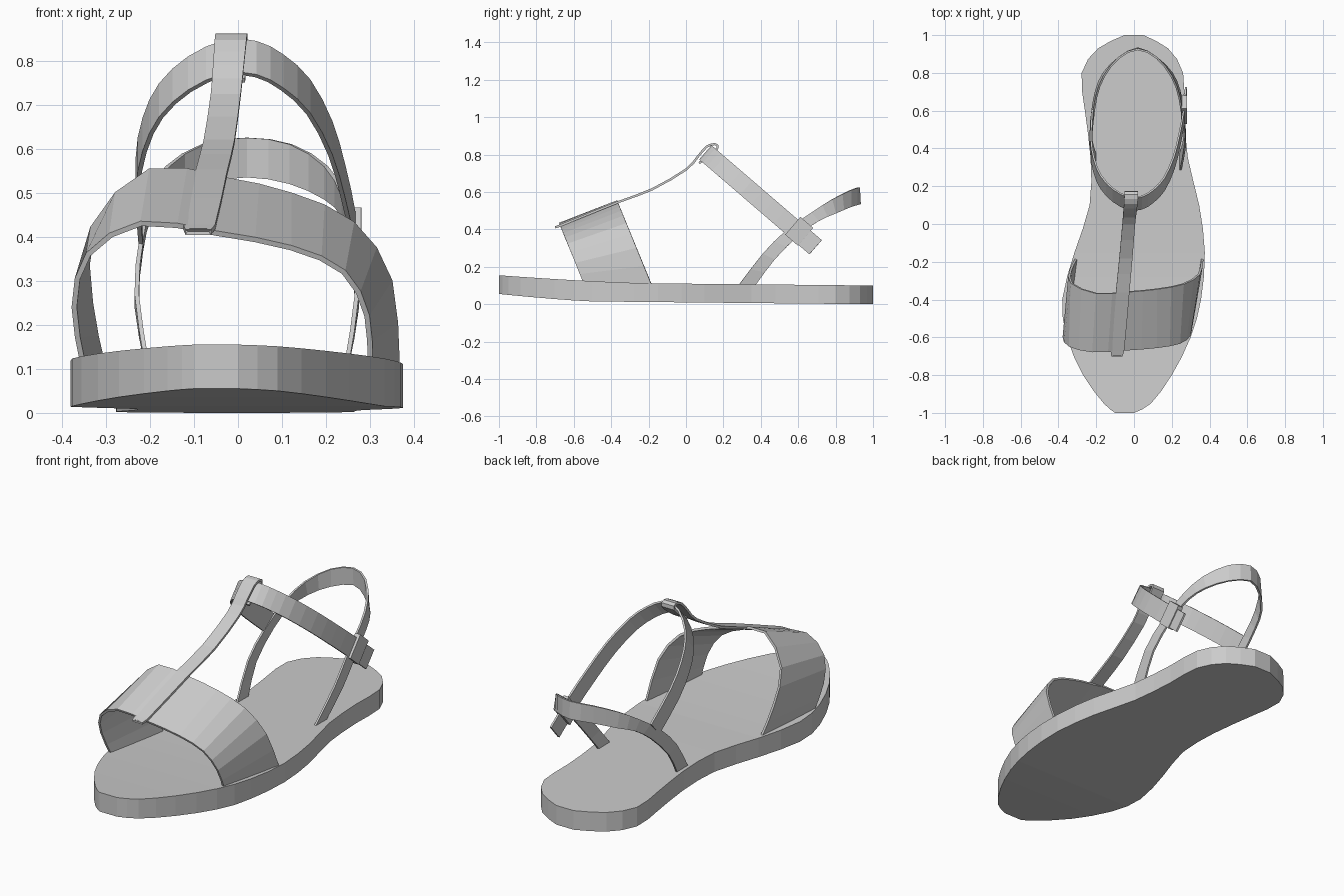
import bpy
import bmesh
from math import atan2
from mathutils import Vector

cube = bpy.data.objects.get("Cube")
if cube:
    bpy.data.objects.remove(cube, do_unlink=True)


def spline(points, steps=2):
    """Resample a few control points along a smooth curve."""
    pts = [Vector(p) for p in points]
    ext = [pts[0] * 2 - pts[1]] + pts + [pts[-1] * 2 - pts[-2]]
    out = []
    for a, b, c, d in zip(ext, ext[1:], ext[2:], ext[3:]):
        for i in range(steps):
            t = i / steps
            out.append(b + (c - a) * (t / 2)
                       + (a * 2 - b * 5 + c * 4 - d) * (t * t / 2)
                       + (b * 3 - a - c * 3 + d) * (t ** 3 / 2))
    return out + [pts[-1]]


def loft(name, rails, closed=False):
    """Join matching rails with quads; closed lofts are capped into a solid."""
    bm = bmesh.new()
    rows = [[bm.verts.new(p) for p in row] for row in zip(*rails)]
    n = len(rails)
    for r, s in zip(rows, rows[1:]):
        for i in range(n if closed else n - 1):
            j = (i + 1) % n
            bm.faces.new((r[i], r[j], s[j], s[i]))
    if closed:
        bm.faces.new(rows[0])
        bm.faces.new(rows[-1])
    bmesh.ops.recalc_face_normals(bm, faces=bm.faces)
    mesh = bpy.data.meshes.new(name)
    bm.to_mesh(mesh)
    bm.free()
    obj = bpy.data.objects.new(name, mesh)
    bpy.context.collection.objects.link(obj)
    return obj


def strap(name, edge_a, edge_b, thickness=0.012, steps=2):
    """A thin leather band between two edge curves."""
    obj = loft(name, [spline(edge_a, steps), spline(edge_b, steps)])
    mod = obj.modifiers.new("Thickness", 'SOLIDIFY')
    mod.thickness = thickness
    mod.offset = 0
    return obj


# Sole: (y, inner x, outer x) stations, with a lifted toe
stations = spline([
    (-1, -.1, .0), (-.95, -.16, .09), (-.8, -.27, .2), (-.6, -.355, .3),
    (-.4, -.38, .355), (-.15, -.315, .375), (.1, -.235, .345),
    (.35, -.23, .285), (.6, -.26, .265), (.8, -.277, .26),
    (.93, -.19, .18), (1, -.05, .05)])


def sole_top(y):
    return .11 + .045 * max(0, (-y - .1) / .9) ** 1.5 - .01 * max(0, y)


def sole_bottom(y):
    return .01 * (1 - y) + .035 * max(0, -y * 2 - 1) ** 1.3


loft("sole", [
    [(l, y, sole_bottom(y)) for y, l, r in stations],
    [(r, y, sole_bottom(y)) for y, l, r in stations],
    [(r, y, sole_top(y)) for y, l, r in stations],
    [(l, y, sole_top(y)) for y, l, r in stations]], closed=True)

# Wide toe strap: both edges lean forward as they rise
front = [(-.35, .1), (-.372, .24), (-.34, .36), (-.22, .43), (-.05, .408),
         (.12, .375), (.24, .32), (.293, .22), (.3, .1)]
back = [(-.305, .1), (-.335, .25), (-.33, .42), (-.2, .55), (-.03, .53),
        (.12, .495), (.26, .43), (.345, .3), (.362, .1)]


def lean(edge, base):
    return [(x, base - .41 * (z - .12), z) for x, z in edge]


strap("toe_strap", lean(front, -.55), lean(back, -.19))

# Instep strap, rounded at the toe and looped over the ankle strap
instep = [(-.09, -.695, .413, .02), (-.088, -.67, .422, .036),
          (-.06, -.36, .547, .036), (-.043, -.18, .615, .035),
          (-.028, 0, .72, .034), (-.022, .06, .785, .035),
          (-.017, .11, .842, .036), (-.015, .155, .856, .036),
          (-.015, .168, .835, .036), (-.017, .12, .79, .036),
          (-.02, .07, .755, .036)]
strap("instep_strap", [(x - w, y, z) for x, y, z, w in instep],
      [(x + w, y, z) for x, y, z, w in instep])

# Heel strap: one half mirrored about its own centre line
# (half width, upper y, upper z, lower y, lower z)
half = [(.225, .28, .1, .37, .1), (.25, .41, .27, .475, .24),
        (.24, .53, .39, .605, .37), (.22, .67, .49, .71, .445),
        (.18, .78, .56, .8, .485), (.1, .88, .61, .88, .52)]
heel = half + [(0, .925, .625, .93, .535)]
heel += [(-h[0], *h[1:]) for h in reversed(half)]
strap("heel_strap", [(.02 + x, y, z) for x, y, z, _, _ in heel],
      [(.02 + x, y, z) for x, _, _, y, z in heel], thickness=.01)

# Ankle strap: slopes down and back to the buckle, with a free tail
slope = .86
plan = [(-.22, .54), (-.228, .39), (-.212, .28), (-.175, .19), (-.11, .12),
        (-.03, .078), (.04, .08), (.1, .115), (.16, .18), (.21, .29),
        (.24, .41), (.262, .53), (.275, .66)]
lower = [(x, y, .77 - slope * (y - .075)) for x, y in plan]
upper = [(x, y + .066, z + .076) for x, y, z in lower]
strap("ankle_strap", lower, upper, thickness=.01)

# Buckle sleeve around the ankle strap
bpy.ops.mesh.primitive_cube_add(size=1, location=(.265, .605, .39),
                                rotation=(-atan2(slope, 1), 0, 0))
buckle = bpy.context.object
buckle.name = "buckle"
buckle.scale = (.03, .09, .125)
bevel = buckle.modifiers.new("Soft edges", 'BEVEL')
bevel.width = .005
bevel.segments = 1
